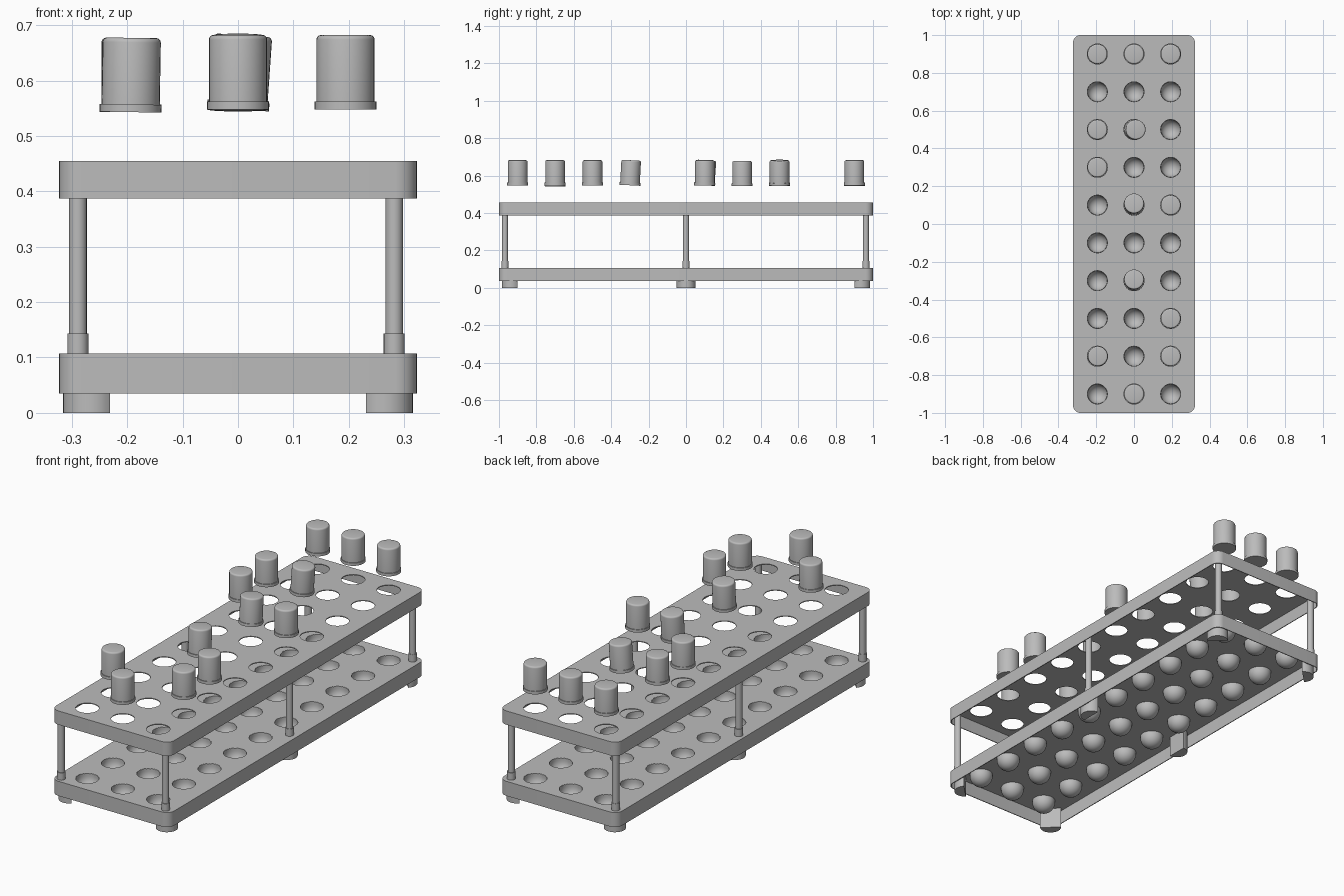
import bpy
import bmesh
from math import sin, cos, pi, radians

cube = bpy.data.objects.get("Cube")
if cube:
    bpy.data.objects.remove(cube)

grey = bpy.data.materials.new("plain_grey")
grey.use_nodes = True
colour = (0.5, 0.5, 0.5, 1)
grey.diffuse_color = colour
grey.node_tree.nodes["Principled BSDF"].inputs["Base Color"].default_value = colour


def arc(cx, cy, r, start, end, steps):
    """Points along an arc, angles in degrees."""
    angles = [radians(start + (end - start) * i / steps) for i in range(steps + 1)]
    return [(cx + r * cos(a), cy + r * sin(a)) for a in angles]


def rounded_rectangle(hx, hy, r):
    corners = [(1, 1, 0), (-1, 1, 90), (-1, -1, 180), (1, -1, 270)]
    points = []
    for sx, sy, a in corners:
        points += arc(sx * (hx - r), sy * (hy - r), r, a, a + 90, 8)
    return points


def smooth(obj):
    bpy.ops.object.select_all(action="DESELECT")
    obj.select_set(True)
    bpy.context.view_layer.objects.active = obj
    bpy.ops.object.shade_smooth_by_angle(angle=radians(35))


def slab(name, outlines, z0, z1):
    """Flat extrusion of an outline; further outlines become holes."""
    curve = bpy.data.curves.new(name, "CURVE")
    curve.dimensions = "2D"
    curve.fill_mode = "BOTH"
    curve.extrude = (z1 - z0) / 2
    for outline in outlines:
        spline = curve.splines.new("POLY")
        spline.points.add(len(outline) - 1)
        for point, (x, y) in zip(spline.points, outline):
            point.co = (x, y, 0, 1)
        spline.use_cyclic_u = True
    curve.materials.append(grey)
    obj = bpy.data.objects.new(name, curve)
    bpy.context.collection.objects.link(obj)
    obj.location.z = (z0 + z1) / 2
    bpy.ops.object.select_all(action="DESELECT")
    obj.select_set(True)
    bpy.context.view_layer.objects.active = obj
    bpy.ops.object.convert(target="MESH")
    obj = bpy.context.view_layer.objects.active
    smooth(obj)
    return obj


def lathe(name, profile, location, tilt=(0, 0), steps=32):
    """Spin a radius/height profile about z."""
    bm = bmesh.new()
    verts = [bm.verts.new((r, 0, z)) for r, z in profile]
    edges = [bm.edges.new(pair) for pair in zip(verts, verts[1:])]
    bmesh.ops.spin(bm, geom=verts + edges, cent=(0, 0, 0), axis=(0, 0, 1),
                   angle=2 * pi, steps=steps)
    bmesh.ops.remove_doubles(bm, verts=bm.verts, dist=0.0001)
    bmesh.ops.recalc_face_normals(bm, faces=bm.faces)
    mesh = bpy.data.meshes.new(name)
    bm.to_mesh(mesh)
    bm.free()
    mesh.materials.append(grey)
    obj = bpy.data.objects.new(name, mesh)
    bpy.context.collection.objects.link(obj)
    obj.location = location
    obj.rotation_euler = (radians(tilt[0]), radians(tilt[1]), 0)
    smooth(obj)
    return obj


WIDTH, LENGTH, CORNER = 0.323, 1.0, 0.04
WALL = 0.004
HOLE = 0.053
BOTTOM_TOP, TOP_TOP = 0.107, 0.455
columns = [-0.194, 0, 0.194]
rows = [-0.9 + 0.2 * i for i in range(10)]

# Two hollow trays: a perforated sheet with a rim hanging from its edge
outer = rounded_rectangle(WIDTH, LENGTH, CORNER)
inner = rounded_rectangle(WIDTH - WALL, LENGTH - WALL, CORNER - WALL)
holes = [arc(x, y, HOLE, 0, 348.75, 31) for x in columns for y in rows]
for label, top, base in [("bottom", BOTTOM_TOP, 0.035), ("top", TOP_TOP, 0.387)]:
    slab(label + "_sheet", [outer] + holes, top - WALL, top)
    slab(label + "_rim", [outer, inner], base, top - WALL)

# Round-bottomed cups under the lower holes
outside = [(HOLE + 0.001, 0)] + arc(0, -0.012, HOLE + 0.001, 0, -90, 8)
inside = arc(0, -0.012, HOLE - 0.001, -90, 0, 8) + [(HOLE - 0.001, 0)]
for x in columns:
    for y in rows:
        lathe("cup", outside + inside + outside[:1], (x, y, BOTTOM_TOP - 0.001))

# Posts with a collar at the base
post = [(0, 0), (0.019, 0), (0.019, 0.04), (0.016, 0.04), (0.016, 0.35), (0, 0.35)]
for x in (-0.289, 0.282):
    for y in (-0.968, 0, 0.962):
        lathe("post", post, (x, y, 0.103), steps=20)

# Half-round feet, curved side facing outwards
for sx, sy, facing in [(1, 1, 45), (1, 0, 0), (1, -1, -45),
                       (-1, 1, 135), (-1, 0, 180), (-1, -1, 225)]:
    shape = arc(sx * 0.266, sy * 0.935, 0.05, facing - 90, facing + 90, 16)
    slab("foot", [shape], 0, BOTTOM_TOP - WALL)

# Loose caps hovering above some of the holes: column, row, tilt
cap = ([(0, 0), (0.056, 0), (0.056, 0.014), (0.0525, 0.014)]
       + arc(0.0445, 0.126, 0.008, 0, 90, 4) + [(0, 0.134)])
placed = [(0, 9, 0, 0), (1, 9, 0, 0), (2, 9, 0, 0), (0, 7, 0, 0), (1, 7, 0, 4),
          (0, 6, 0, 0), (1, 5, -4, 0), (2, 5, 0, 0), (1, 3, -3, 0), (2, 2, 0, 0),
          (0, 1, 0, 1), (2, 1, 0, 0), (1, 0, 0, 0)]
for column, row, tilt_x, tilt_y in placed:
    z = 0.543 if column == 0 else 0.548
    lathe("cap", cap, (columns[column], rows[row], z), (tilt_x, tilt_y))
